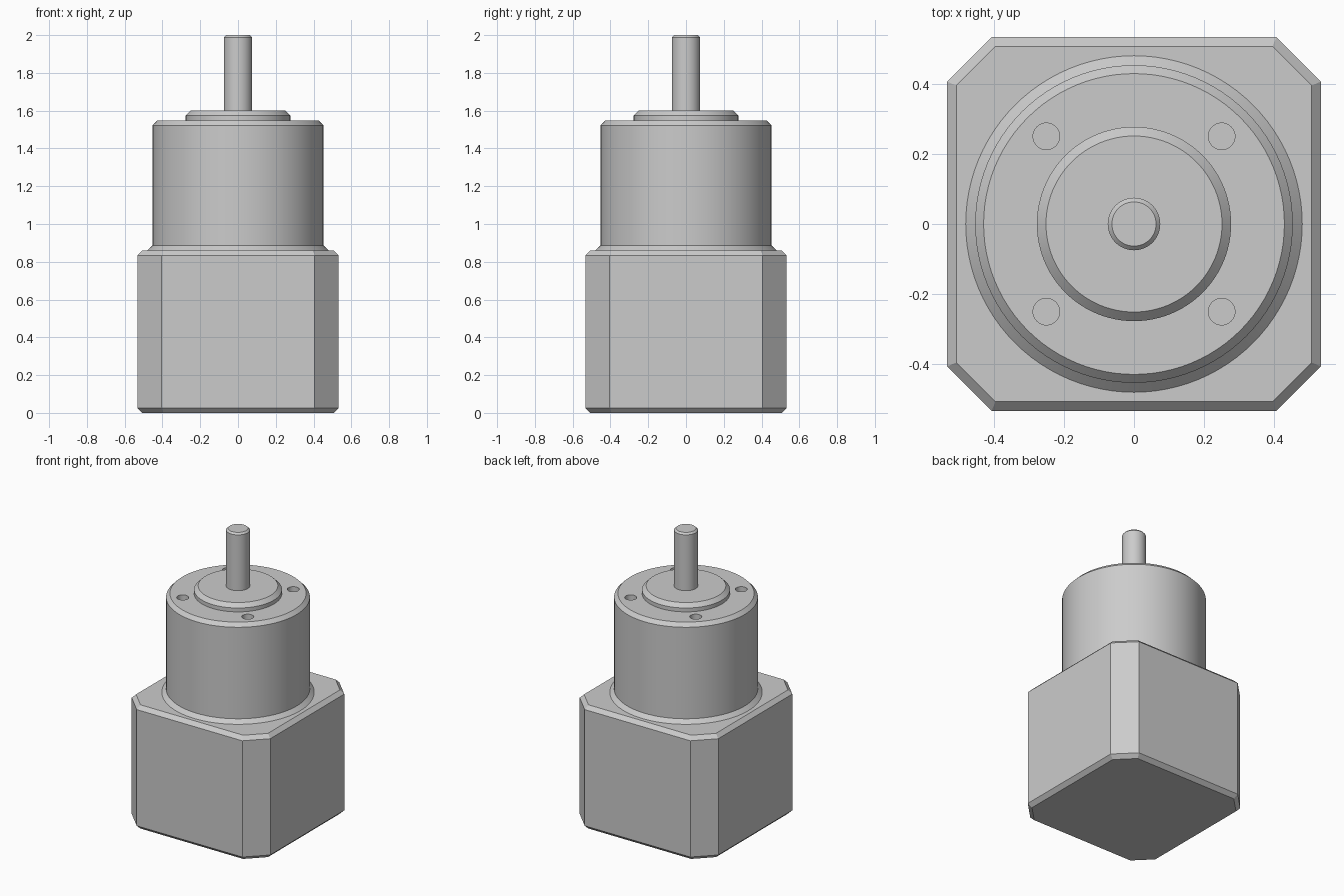
import bpy, bmesh, math

cube = bpy.data.objects.get("Cube")
if cube:
    bpy.data.objects.remove(cube, do_unlink=True)

grey = bpy.data.materials.new("metal grey")
grey.use_nodes = True
COLOUR = (0.6, 0.6, 0.6, 1)
grey.diffuse_color = COLOUR
grey.node_tree.nodes["Principled BSDF"].inputs["Base Color"].default_value = COLOUR


def loft(name, sections):
    """Skin a stack of closed sections, each a (points, height) pair, and cap both ends."""
    bm = bmesh.new()
    rings = [[bm.verts.new((x, y, z)) for x, y in pts] for pts, z in sections]
    n = len(rings[0])
    for low, high in zip(rings, rings[1:]):
        for i in range(n):
            j = (i + 1) % n
            bm.faces.new((low[i], low[j], high[j], high[i]))
    bm.faces.new(rings[0][::-1])
    bm.faces.new(rings[-1])
    mesh = bpy.data.meshes.new(name)
    bm.to_mesh(mesh)
    bm.free()
    mesh.materials.append(grey)
    obj = bpy.data.objects.new(name, mesh)
    bpy.context.collection.objects.link(obj)
    return obj


def circle(radius, sides, cx=0, cy=0):
    turn = [math.tau * i / sides for i in range(sides)]
    return [(cx + radius * math.cos(a), cy + radius * math.sin(a)) for a in turn]


def octagon(half, cut, inset=0):
    """Square with cut corners, all sides moved in by the inset."""
    h = half - inset
    k = 2 * half - cut - inset * math.sqrt(2) - h
    return [(h, -k), (h, k), (k, h), (-k, h), (-h, k), (-h, -k), (-k, -h), (k, -h)]


def turned(name, profile, sides=96):
    return loft(name, [(circle(r, sides), z) for r, z in profile])


def select_only(obj):
    bpy.ops.object.select_all(action='DESELECT')
    obj.select_set(True)
    bpy.context.view_layer.objects.active = obj


# Square body with cut corners and chamfered top and bottom
HALF, CUT, EDGE, BODY_TOP = 0.533, 0.127, 0.026, 0.86
inner, outer = octagon(HALF, CUT, EDGE), octagon(HALF, CUT)
loft("square_body", [(inner, 0), (outer, EDGE), (outer, BODY_TOP - EDGE), (inner, BODY_TOP)])

# Round housing with a flared foot and chamfered rim
housing = turned("round_housing", [(0.48, BODY_TOP), (0.453, 0.886), (0.453, 1.522), (0.429, 1.547)])

# Four mounting holes in the housing face
for sx in (-1, 1):
    for sy in (-1, 1):
        pts = circle(0.038, 32, 0.25 * sx, 0.25 * sy)
        cutter = loft("hole_cutter", [(pts, 1.35), (pts, 1.65)])
        cutter.hide_render = True
        select_only(housing)
        mod = housing.modifiers.new("hole", 'BOOLEAN')
        mod.operation, mod.solver, mod.object = 'DIFFERENCE', 'EXACT', cutter
        bpy.ops.object.modifier_apply(modifier=mod.name)
        bpy.data.objects.remove(cutter, do_unlink=True)

# Pilot collar and output shaft
collar = turned("pilot_collar", [(0.277, 1.547), (0.277, 1.574), (0.251, 1.6)])
shaft = turned("output_shaft", [(0.075, 1.6), (0.075, 1.988), (0.063, 2.0)], 48)

for part in (housing, collar, shaft):
    select_only(part)
    bpy.ops.object.shade_smooth_by_angle(angle=math.radians(30))
